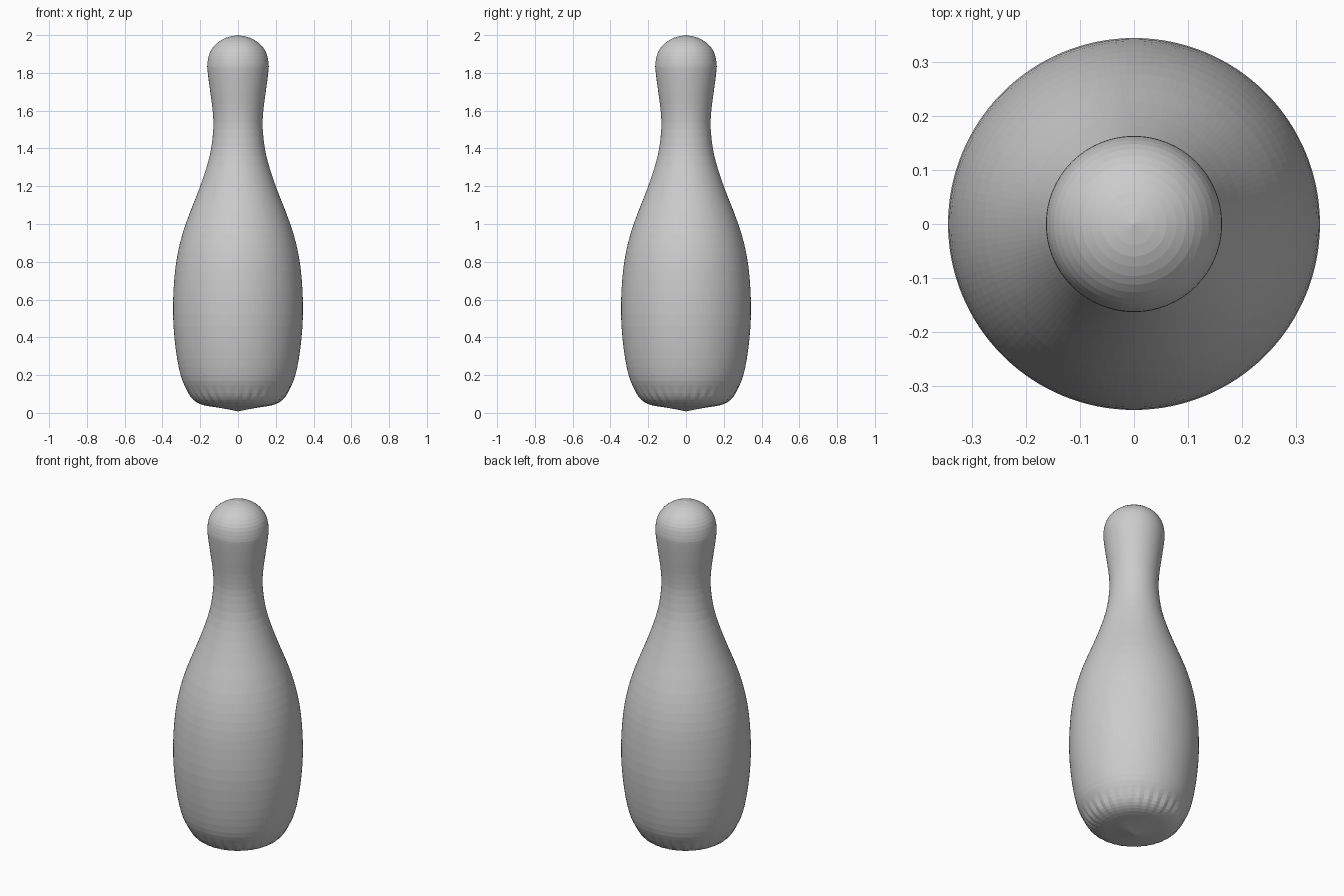
import bpy, bmesh, math

if "Cube" in bpy.data.objects:
    bpy.data.objects.remove(bpy.data.objects["Cube"])

# Pin profile: (radius, height) from foot to crown
PROFILE = [(0, 0.008), (0.06, 0.02), (0.11, 0.029), (0.185, 0.042), (0.235, 0.07), (0.272, 0.125),
           (0.304, 0.2), (0.33, 0.34), (0.344, 0.52), (0.338, 0.7),
           (0.318, 0.85), (0.277, 1.0), (0.2, 1.2), (0.15, 1.36),
           (0.131, 1.5), (0.134, 1.6), (0.147, 1.7), (0.16, 1.8),
           (0.162, 1.85), (0.148, 1.91), (0.112, 1.957), (0.06, 1.987), (0, 2.0)]
SEGMENTS = 128
STEPS = 3


def smooth_profile(pts):
    """Catmull-Rom interpolation through the profile points."""
    out = []
    for i in range(len(pts) - 1):
        a, b, c, d = (pts[max(i - 1, 0)], pts[i], pts[i + 1],
                      pts[min(i + 2, len(pts) - 1)])
        for k in range(STEPS):
            t = k / STEPS
            out.append(tuple(0.5 * (2 * b[j] + (c[j] - a[j]) * t
                       + (2 * a[j] - 5 * b[j] + 4 * c[j] - d[j]) * t * t
                       + (3 * b[j] - a[j] - 3 * c[j] + d[j]) * t ** 3)
                       for j in (0, 1)))
    return out + [pts[-1]]


# Lathe the body, with faint flutes around the foot
bm = bmesh.new()
profile = smooth_profile(PROFILE)
foot = bm.verts.new((0, 0, profile[0][1]))
crown = bm.verts.new((0, 0, profile[-1][1]))
rings = []
for r, z in profile[1:-1]:
    flute = 0.003 * max(0, 1 - abs(z - 0.085) / 0.06)
    ring = []
    for s in range(SEGMENTS):
        ang = 2 * math.pi * s / SEGMENTS
        rr = r + flute * math.cos(32 * ang)
        ring.append(bm.verts.new((rr * math.cos(ang), rr * math.sin(ang), z)))
    rings.append(ring)
for s in range(SEGMENTS):
    n = (s + 1) % SEGMENTS
    bm.faces.new((foot, rings[0][n], rings[0][s]))
    bm.faces.new((crown, rings[-1][s], rings[-1][n]))
    for lo, hi in zip(rings, rings[1:]):
        bm.faces.new((lo[s], lo[n], hi[n], hi[s]))
mesh = bpy.data.meshes.new("bowling_pin")
bm.to_mesh(mesh)
bm.free()
pin = bpy.data.objects.new("bowling_pin", mesh)
bpy.context.collection.objects.link(pin)
